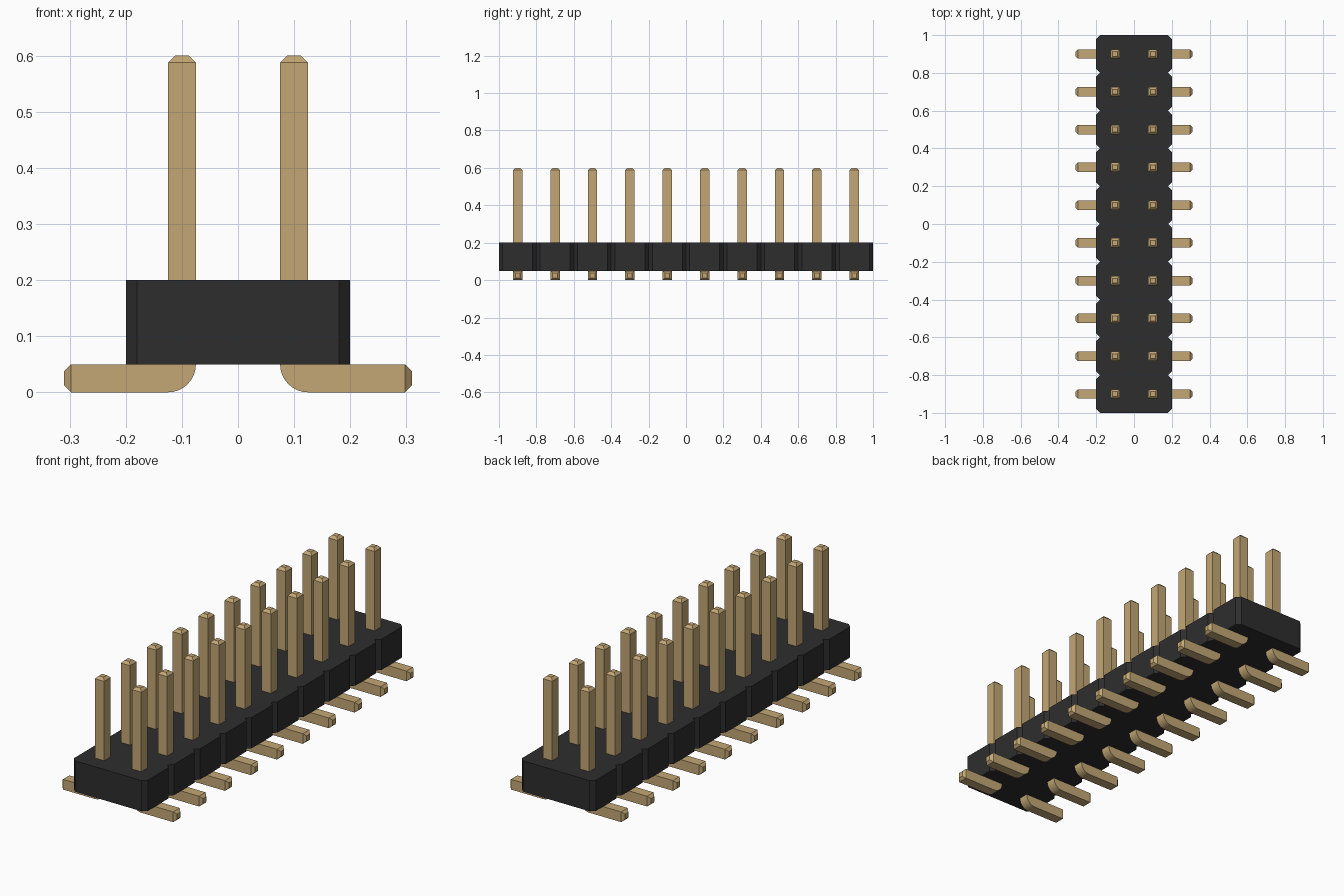
import bpy, bmesh
from math import sin, cos, pi, radians
from mathutils import Vector

cube = bpy.data.objects.get("Cube")
if cube:
    bpy.data.objects.remove(cube)

PITCH, COUNT = 0.2, 10
HALF_W, CHAMFER = 0.2, 0.02
BASE_Z, TOP_Z = 0.05, 0.2
PIN, TAPER = 0.05, 0.0125


def material(name, rgb):
    mat = bpy.data.materials.new(name)
    mat.use_nodes = True
    mat.diffuse_color = (*rgb, 1)
    mat.node_tree.nodes["Principled BSDF"].inputs["Base Color"].default_value = (*rgb, 1)
    return mat


def prism(points, offset):
    """Extrude a flat outline along an offset into a closed solid."""
    bm = bmesh.new()
    face = bm.faces.new([bm.verts.new(p) for p in points])
    ext = bmesh.ops.extrude_face_region(bm, geom=[face])
    verts = [v for v in ext["geom"] if isinstance(v, bmesh.types.BMVert)]
    bmesh.ops.translate(bm, verts=verts, vec=offset)
    bmesh.ops.recalc_face_normals(bm, faces=bm.faces)
    return bm


def add_object(name, bm, mat):
    mesh = bpy.data.meshes.new(name)
    bm.to_mesh(mesh)
    bm.free()
    mesh.materials.append(mat)
    obj = bpy.data.objects.new(name, mesh)
    bpy.context.collection.objects.link(obj)
    return obj


def taper_end(bm, direction):
    """Add a short pyramid-shaped tip to the outermost face in a direction."""
    d = Vector(direction)
    bm.normal_update()
    face = max((f for f in bm.faces if f.normal.dot(d) > 0.99),
               key=lambda f: f.calc_center_median().dot(d))
    tip = bmesh.ops.extrude_discrete_faces(bm, faces=[face])["faces"][0]
    center = tip.calc_center_median()
    for v in tip.verts:
        v.co = center + (v.co - center) * 0.5 + d * TAPER


black = material("black plastic", (0.027, 0.027, 0.027))
gold = material("gold metal", (0.55, 0.39, 0.178))

# Housing: chamfered cells joined in a row, leaving notches along both sides
side = []
for i in range(COUNT):
    y = -1 + i * PITCH
    side += [(HALF_W - CHAMFER, y), (HALF_W, y + CHAMFER), (HALF_W, y + PITCH - CHAMFER)]
side.append((HALF_W - CHAMFER, 1))
outline = side + [(-x, y) for x, y in reversed(side)]
add_object("housing", prism([(x, y, BASE_Z) for x, y in outline],
                            (0, 0, TOP_Z - BASE_Z)), black)

# Pin: upright post with a rounded bend into a flat foot
inner, outer = 0.075, 0.075 + PIN
post_top, foot_end = 0.6 - TAPER, 0.31 - TAPER
steps = 8
arc = [(outer - PIN * cos(a), PIN - PIN * sin(a))
       for a in (pi / 2 * i / steps for i in range(steps + 1))]
profile = [(outer, PIN), (outer, post_top), (inner, post_top)] + arc
profile += [(foot_end, 0), (foot_end, PIN)]
bm = prism([(x, -PIN / 2, z) for x, z in profile], (0, PIN, 0))
taper_end(bm, (0, 0, 1))
taper_end(bm, (1, 0, 0))
pin = add_object("left_pin_1", bm, gold)
bpy.context.view_layer.objects.active = pin
pin.select_set(True)
bpy.ops.object.shade_smooth_by_angle(angle=radians(30))
pin.select_set(False)

# Repeat the pin along both rows
for i in range(COUNT):
    y = -1 + PITCH * (i + 0.5)
    for name, turn in (("left", 0), ("right", pi)):
        obj = pin
        if i or turn:
            obj = bpy.data.objects.new(f"{name}_pin_{i + 1}", pin.data)
            bpy.context.collection.objects.link(obj)
        obj.location.y = y
        obj.rotation_euler.z = turn
